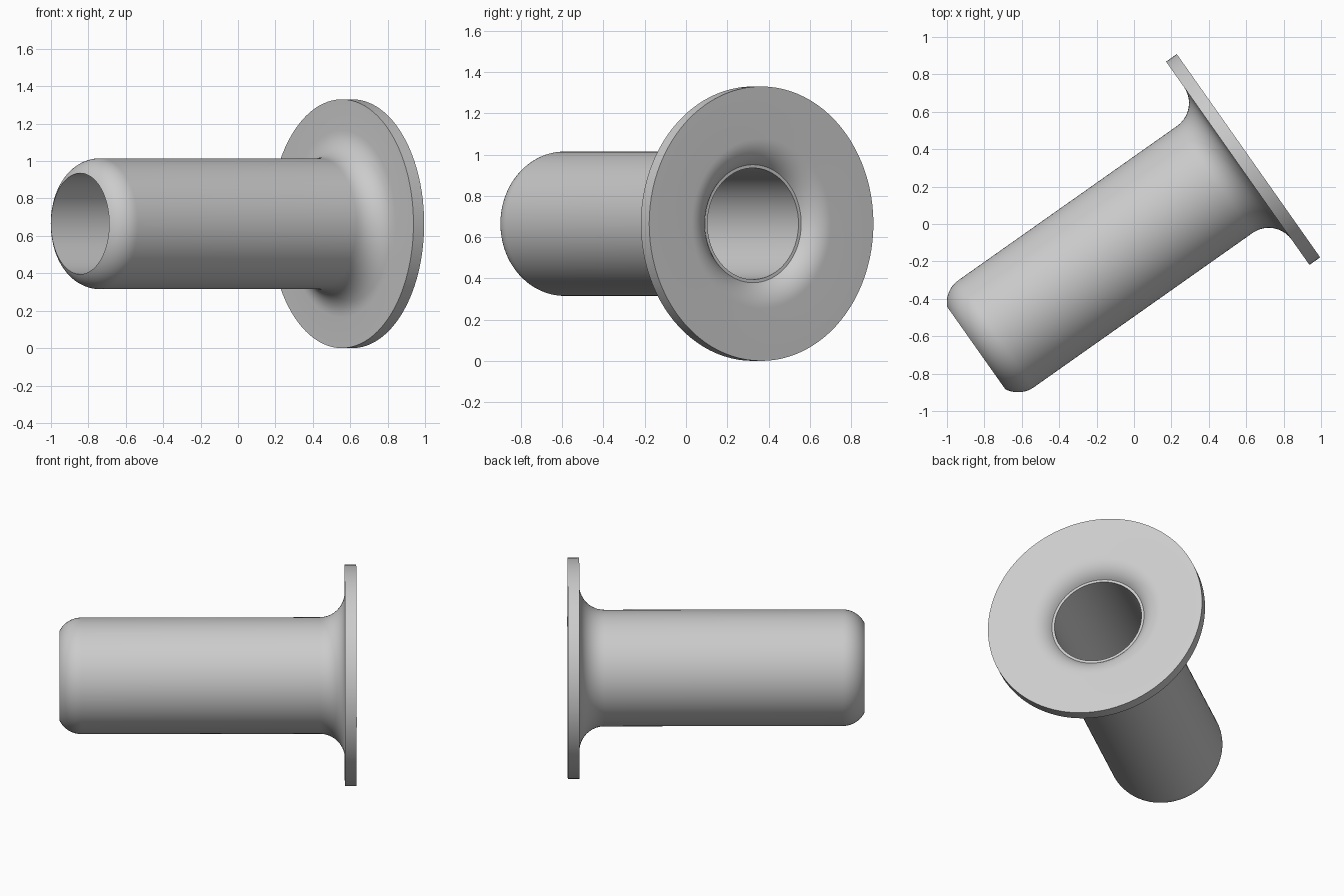
import bpy, bmesh
from math import radians, sin, cos, tau, acos, asin
from mathutils import Matrix, Vector

cube = bpy.data.objects.get("Cube")
if cube:
    bpy.data.objects.remove(cube)

SEGMENTS = 96
FLANGE_R, FLANGE_T = 0.665, 0.07
TUBE_R, BORE_R, LENGTH = 0.35, 0.27, 1.782
FILLET, END_ROUND = 0.15, 0.147
LIP_R, LIP_DEPTH = 0.286, 0.07


def arc(r, z, radius, start, end, steps=10):
    """Points (radius from axis, height) along a circular arc."""
    angles = [start + (end - start) * i / steps for i in range(steps + 1)]
    return [(r + radius * cos(a), z + radius * sin(a)) for a in angles]


# Plain grey material
grey = bpy.data.materials.new("plain grey")
grey.use_nodes = True
colour = (0.6, 0.6, 0.6, 1)
grey.diffuse_color = colour
grey.node_tree.nodes["Principled BSDF"].inputs["Base Color"].default_value = colour

# Closed half section: bore, funnel mouth, flange, fillet, tube, rounded end
mouth = acos(1 - LIP_DEPTH / FILLET)
end = acos(1 - (TUBE_R - BORE_R) / END_ROUND)
end_z = -LENGTH + END_ROUND * sin(end)
profile = [(BORE_R, -LENGTH), (BORE_R, -LIP_DEPTH)]
profile += arc(LIP_R + FILLET * sin(mouth), -FILLET, FILLET,
               radians(90) + mouth, radians(90))
profile += [(FLANGE_R, 0), (FLANGE_R, -FLANGE_T)]
profile += arc(TUBE_R + FILLET, -FLANGE_T - FILLET, FILLET,
               radians(90), radians(180))
profile += arc(TUBE_R - END_ROUND, end_z, END_ROUND, 0, -end)[:-1]

# Revolve the section about the local z axis
bm = bmesh.new()
verts = [bm.verts.new((r, 0, z)) for r, z in profile]
edges = [bm.edges.new((verts[i - 1], verts[i])) for i in range(len(verts))]
bmesh.ops.spin(bm, geom=verts + edges, cent=(0, 0, 0), axis=(0, 0, 1),
               angle=tau, steps=SEGMENTS)
bmesh.ops.remove_doubles(bm, verts=bm.verts, dist=0.0002)
bmesh.ops.recalc_face_normals(bm, faces=bm.faces)

# Lay the sleeve on its slanted horizontal axis
place = (Matrix.Translation(Vector((0.612, 0.365, FLANGE_R)))
         @ Matrix.Rotation(radians(35.2), 4, 'Z')
         @ Matrix.Rotation(radians(90), 4, 'Y'))
bmesh.ops.transform(bm, matrix=place, verts=bm.verts)

mesh = bpy.data.meshes.new("flanged_sleeve")
bm.to_mesh(mesh)
bm.free()
mesh.materials.append(grey)
sleeve = bpy.data.objects.new("flanged_sleeve", mesh)
bpy.context.collection.objects.link(sleeve)

bpy.ops.object.select_all(action='DESELECT')
sleeve.select_set(True)
bpy.context.view_layer.objects.active = sleeve
bpy.ops.object.shade_smooth_by_angle(angle=radians(30))
